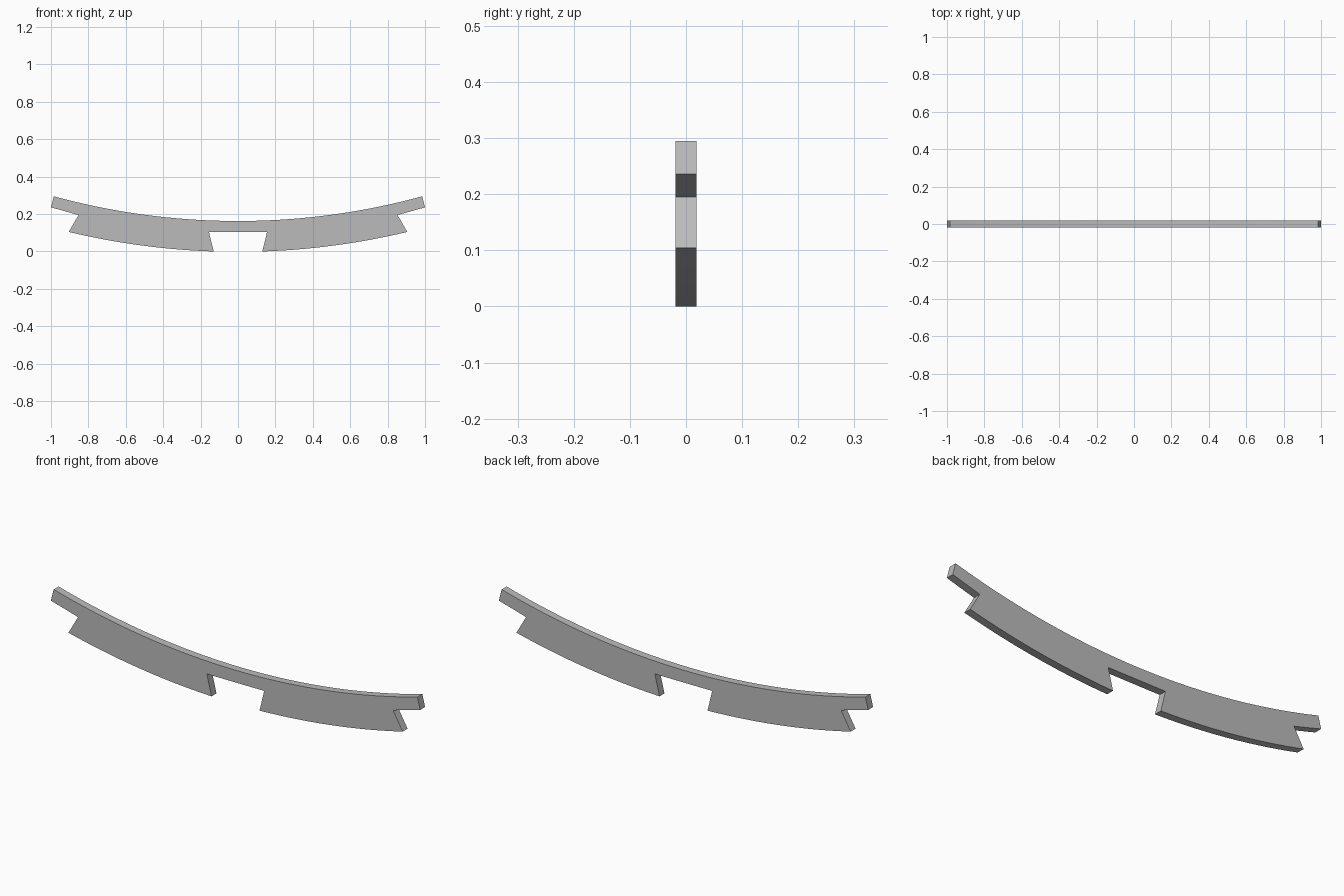
import bpy
import bmesh
from math import sqrt

cube = bpy.data.objects.get("Cube")
if cube:
    bpy.data.objects.remove(cube, do_unlink=True)

HALF_DEPTH = 0.019
TOP_RADIUS, TOP_LOW = 3.74, 0.163
BOTTOM_RADIUS, BOTTOM_LOW = 3.90, -0.002

grey = bpy.data.materials.new("plain_grey")
grey.use_nodes = True
colour = (0.5, 0.5, 0.5, 1)
grey.diffuse_color = colour
grey.node_tree.nodes["Principled BSDF"].inputs["Base Color"].default_value = colour


def arc(x_start, x_end, radius, low, steps):
    """Points on an upward-curving arc whose lowest point is at x = 0."""
    points = []
    for i in range(steps + 1):
        x = x_start + (x_end - x_start) * i / steps
        points.append((x, low + radius - sqrt(radius * radius - x * x)))
    return points


# Half outline: centre notch, lower arc, slanted end notch, tip, upper arc
half = [(0.155, 0.103)]
half += arc(0.13, 0.905, BOTTOM_RADIUS, BOTTOM_LOW, 14)
half += [(0.853, 0.195), (1.0, 0.236)]
half += arc(0.985, 0.0, TOP_RADIUS, TOP_LOW, 18)
outline = half + [(-x, z) for x, z in reversed(half[:-1])]

# Curved rail: extrude the mirrored outline through its thickness
bm = bmesh.new()
face = bm.faces.new([bm.verts.new((x, -HALF_DEPTH, z)) for x, z in outline])
result = bmesh.ops.extrude_face_region(bm, geom=[face], use_keep_orig=True)
back = [v for v in result["geom"] if isinstance(v, bmesh.types.BMVert)]
bmesh.ops.translate(bm, verts=back, vec=(0, 2 * HALF_DEPTH, 0))
bmesh.ops.recalc_face_normals(bm, faces=bm.faces)

mesh = bpy.data.meshes.new("curved_rail")
bm.to_mesh(mesh)
bm.free()
mesh.materials.append(grey)
rail = bpy.data.objects.new("curved_rail", mesh)
bpy.context.collection.objects.link(rail)
